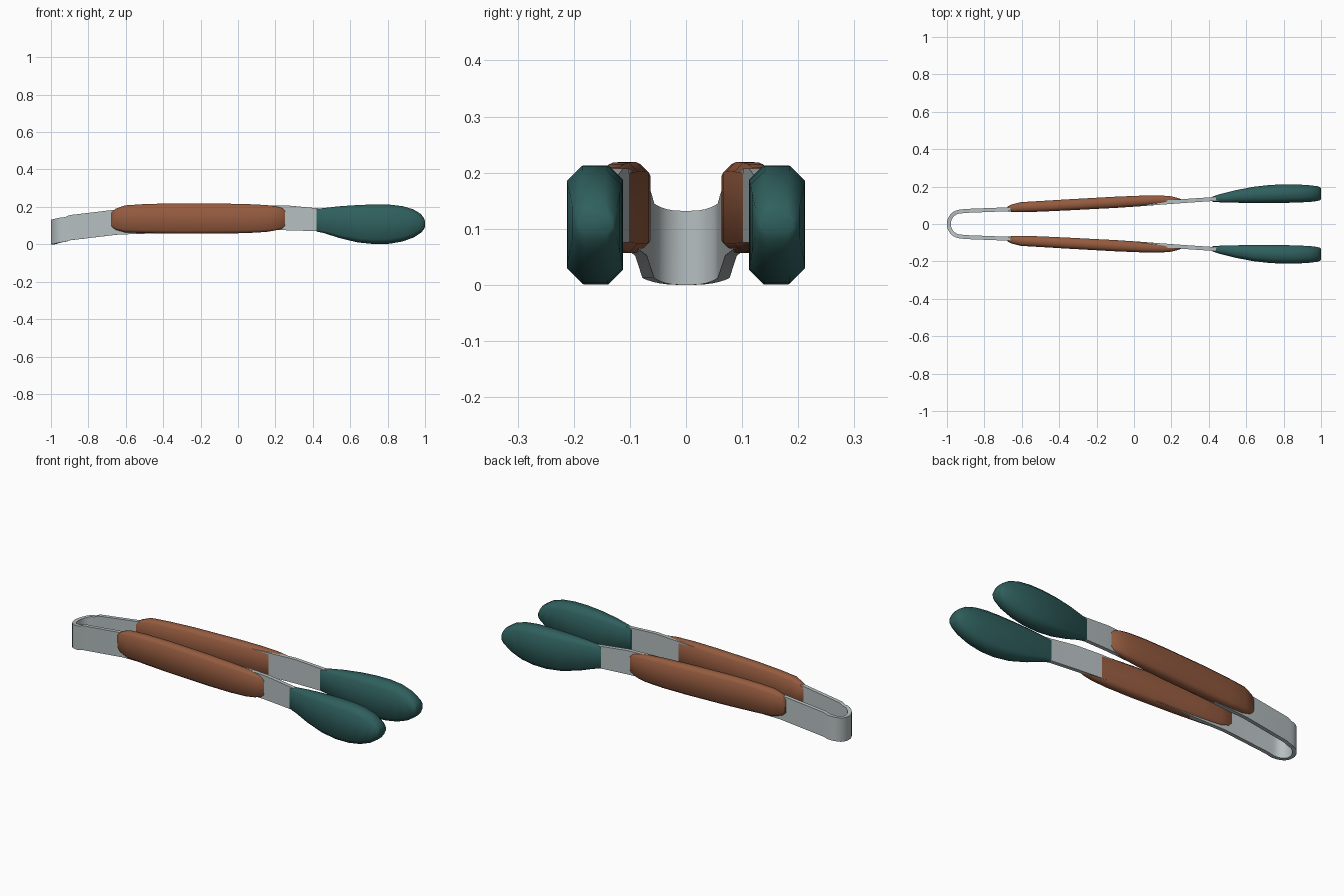
import bpy
import bmesh
import math

default_cube = bpy.data.objects.get("Cube")
if default_cube:
    bpy.data.objects.remove(default_cube, do_unlink=True)


def make_material(name, color):
    material = bpy.data.materials.new(name)
    material.use_nodes = True
    material.diffuse_color = color
    shader = next(n for n in material.node_tree.nodes if n.type == "BSDF_PRINCIPLED")
    shader.inputs["Base Color"].default_value = color
    return material


steel = make_material("brushed steel", (0.47, 0.52, 0.53, 1))
brown = make_material("brown grip", (0.30, 0.105, 0.05, 1))
teal = make_material("dark teal", (0.028, 0.115, 0.11, 1))


def loft(name, rings, material, angle=50):
    """Skin a row of closed rings that share one point count, and cap both ends."""
    bm = bmesh.new()
    loops = [[bm.verts.new(point) for point in ring] for ring in rings]
    for first, second in zip(loops, loops[1:]):
        for i in range(len(first)):
            j = (i + 1) % len(first)
            bm.faces.new((first[i], first[j], second[j], second[i]))
    bm.faces.new(loops[0])
    bm.faces.new(loops[-1])
    bmesh.ops.recalc_face_normals(bm, faces=bm.faces)
    mesh = bpy.data.meshes.new(name)
    bm.to_mesh(mesh)
    bm.free()
    mesh.materials.append(material)
    obj = bpy.data.objects.new(name, mesh)
    bpy.context.collection.objects.link(obj)
    bpy.ops.object.select_all(action="DESELECT")
    obj.select_set(True)
    bpy.context.view_layer.objects.active = obj
    bpy.ops.object.shade_smooth_by_angle(angle=math.radians(angle))
    return obj


def chamfered_ring(x, y0, y1, z0, z1, side):
    """Rectangle across the arm with its four corners cut off."""
    c = 0.27 * min(y1 - y0, z1 - z0)
    outline = [(y0 + c, z0), (y1 - c, z0), (y1, z0 + c), (y1, z1 - c),
               (y1 - c, z1), (y0 + c, z1), (y0, z1 - c), (y0, z0 + c)]
    return [(x, side * y, z) for y, z in outline]


# Steel strip: one arm, round the bend, and back along the other arm
arm = [  # x, middle y, bottom, top
    (0.48, 0.135, 0.07, 0.188),
    (0.42, 0.133, 0.07, 0.193),
    (0.27, 0.123, 0.075, 0.207),
    (0.12, 0.112, 0.076, 0.207),
    (-0.64, 0.08, 0.052, 0.187),
    (-0.90, 0.07, 0.021, 0.156),
    (-0.925, 0.067, 0.012, 0.145),
]
bend = []
for step in range(1, 14):
    a = math.pi * step / 14
    lift = abs(math.cos(a)) ** 3
    bend.append((-0.925 - 0.065 * math.sin(a), 0.067 * math.cos(a),
                 0.012 * lift, 0.132 + 0.013 * lift))
path = arm + bend + [(x, -y, low, high) for x, y, low, high in reversed(arm)]

half = 0.0105
strip_rings = []
for i, (x, y, low, high) in enumerate(path):
    before, after = path[max(i - 1, 0)], path[min(i + 1, len(path) - 1)]
    dx, dy = after[0] - before[0], after[1] - before[1]
    length = math.hypot(dx, dy)
    nx, ny = -dy / length * half, dx / length * half
    strip_rings.append([(x + nx, y + ny, low), (x + nx, y + ny, high),
                        (x - nx, y - ny, high), (x - nx, y - ny, low)])
loft("spring_strip", strip_rings, steel, 40)

# Sections of a grip and a head: x, inner y, outer y, bottom, top
grip_sections = [
    (-0.675, 0.068, 0.094, 0.094, 0.172),
    (-0.655, 0.065, 0.104, 0.078, 0.19),
    (-0.605, 0.063, 0.117, 0.064, 0.208),
    (-0.50, 0.066, 0.123, 0.060, 0.215),
    (-0.35, 0.073, 0.132, 0.057, 0.219),
    (-0.10, 0.086, 0.146, 0.057, 0.218),
    (0.05, 0.096, 0.152, 0.060, 0.215),
    (0.15, 0.104, 0.152, 0.066, 0.21),
    (0.20, 0.109, 0.148, 0.074, 0.204),
    (0.235, 0.112, 0.139, 0.084, 0.194),
    (0.253, 0.114, 0.132, 0.096, 0.182),
]
head_sections = [
    (0.42, 0.119, 0.147, 0.068, 0.189),
    (0.46, 0.116, 0.16, 0.060, 0.194),
    (0.54, 0.114, 0.18, 0.034, 0.203),
    (0.64, 0.112, 0.199, 0.010, 0.21),
    (0.73, 0.112, 0.209, 0.001, 0.213),
    (0.81, 0.113, 0.212, 0.003, 0.212),
    (0.88, 0.115, 0.211, 0.015, 0.204),
    (0.94, 0.118, 0.207, 0.037, 0.186),
    (0.98, 0.123, 0.202, 0.063, 0.16),
    (0.995, 0.127, 0.197, 0.082, 0.138),
    (1.0, 0.132, 0.19, 0.095, 0.123),
]

# Left arm lies at the back (+y), right arm at the front (-y)
for place, side in (("back", 1), ("front", -1)):
    loft(place + "_grip", [chamfered_ring(*s, side) for s in grip_sections], brown)
    loft(place + "_head", [chamfered_ring(*s, side) for s in head_sections], teal)
